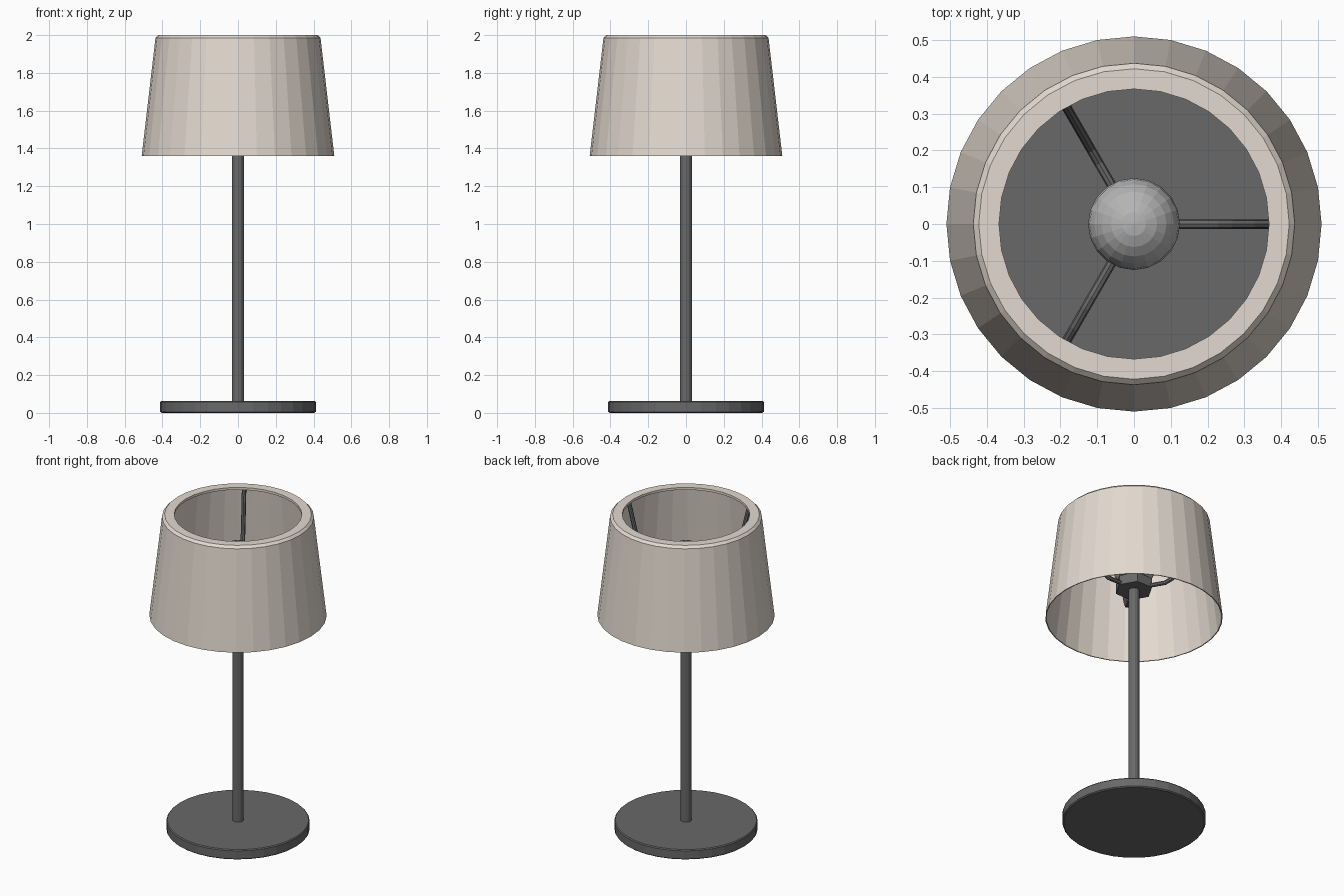
import bpy, bmesh, math
from mathutils import Vector

if "Cube" in bpy.data.objects:
    bpy.data.objects.remove(bpy.data.objects["Cube"])


def material(name, rgb):
    m = bpy.data.materials.new(name)
    m.diffuse_color = (*rgb, 1)
    m.use_nodes = True
    m.node_tree.nodes["Principled BSDF"].inputs["Base Color"].default_value = m.diffuse_color
    return m


fabric = material("warm_white_fabric", (0.77, 0.70, 0.63))
metal = material("dark_metal", (0.14, 0.14, 0.14))
glass = material("bulb_grey", (0.46, 0.46, 0.46))


def finish(name, bm, mat):
    bmesh.ops.recalc_face_normals(bm, faces=bm.faces)
    me = bpy.data.meshes.new(name)
    bm.to_mesh(me)
    bm.free()
    me.materials.append(mat)
    ob = bpy.data.objects.new(name, me)
    bpy.context.collection.objects.link(ob)
    return ob


def lathe(name, profile, sides, mat, closed=False):
    """Spin (radius, z) points round z; open profiles get end caps."""
    bm = bmesh.new()
    rings = []
    for r, z in profile:
        rings.append([bm.verts.new((r * math.cos(2 * math.pi * i / sides),
                                    r * math.sin(2 * math.pi * i / sides), z))
                      for i in range(sides)])
    pairs = list(zip(rings, rings[1:]))
    if closed:
        pairs.append((rings[-1], rings[0]))
    else:
        bm.faces.new(rings[0])
        bm.faces.new(rings[-1])
    for a, b in pairs:
        for i in range(sides):
            j = (i + 1) % sides
            bm.faces.new((a[i], a[j], b[j], b[i]))
    return finish(name, bm, mat)


def arm(name, path, angle, radius, mat, sides=8):
    """Tube along an (r, z) path in the vertical plane at the given angle."""
    bm = bmesh.new()
    out = Vector((math.cos(angle), math.sin(angle), 0))
    side = Vector((-math.sin(angle), math.cos(angle), 0))
    pts = [out * r + Vector((0, 0, z)) for r, z in path]
    rings = []
    for k, p in enumerate(pts):
        t = (pts[min(k + 1, len(pts) - 1)] - pts[max(k - 1, 0)]).normalized()
        n = t.cross(side)
        rings.append([bm.verts.new(p + radius * (side * math.cos(2 * math.pi * i / sides)
                                                 + n * math.sin(2 * math.pi * i / sides)))
                      for i in range(sides)])
    bm.faces.new(rings[0])
    bm.faces.new(rings[-1])
    for a, b in zip(rings, rings[1:]):
        for i in range(sides):
            j = (i + 1) % sides
            bm.faces.new((a[i], a[j], b[j], b[i]))
    return finish(name, bm, mat)


# Base disc, pole and socket
lathe("base", [(0.405, 0), (0.412, 0.006), (0.412, 0.057), (0.407, 0.063)], 32, metal)
lathe("pole", [(0.033, 0.05), (0.033, 1.57)], 12, metal)
lathe("socket", [(0.11, 1.54), (0.11, 1.60)], 6, metal)

# Bulb
bm = bmesh.new()
bmesh.ops.create_uvsphere(bm, u_segments=20, v_segments=12, radius=0.125)
bmesh.ops.translate(bm, verts=bm.verts, vec=(0, 0, 1.70))
finish("bulb", bm, glass)

# Three bent arms that carry the shade
path = [(0.05, 1.555), (0.19, 1.555), (0.235, 1.575), (0.275, 1.62),
        (0.34, 1.74), (0.405, 1.985)]
for k in range(3):
    arm("shade_arm_%d" % (k + 1), path, k * 2 * math.pi / 3, 0.013, metal)

# Thin tapered shade with an inward lip at the top
lathe("shade", [(0.51, 1.36), (0.437, 1.985), (0.422, 2.0), (0.367, 2.0),
                (0.367, 1.985), (0.428, 1.98), (0.504, 1.36)], 32, fabric, closed=True)
